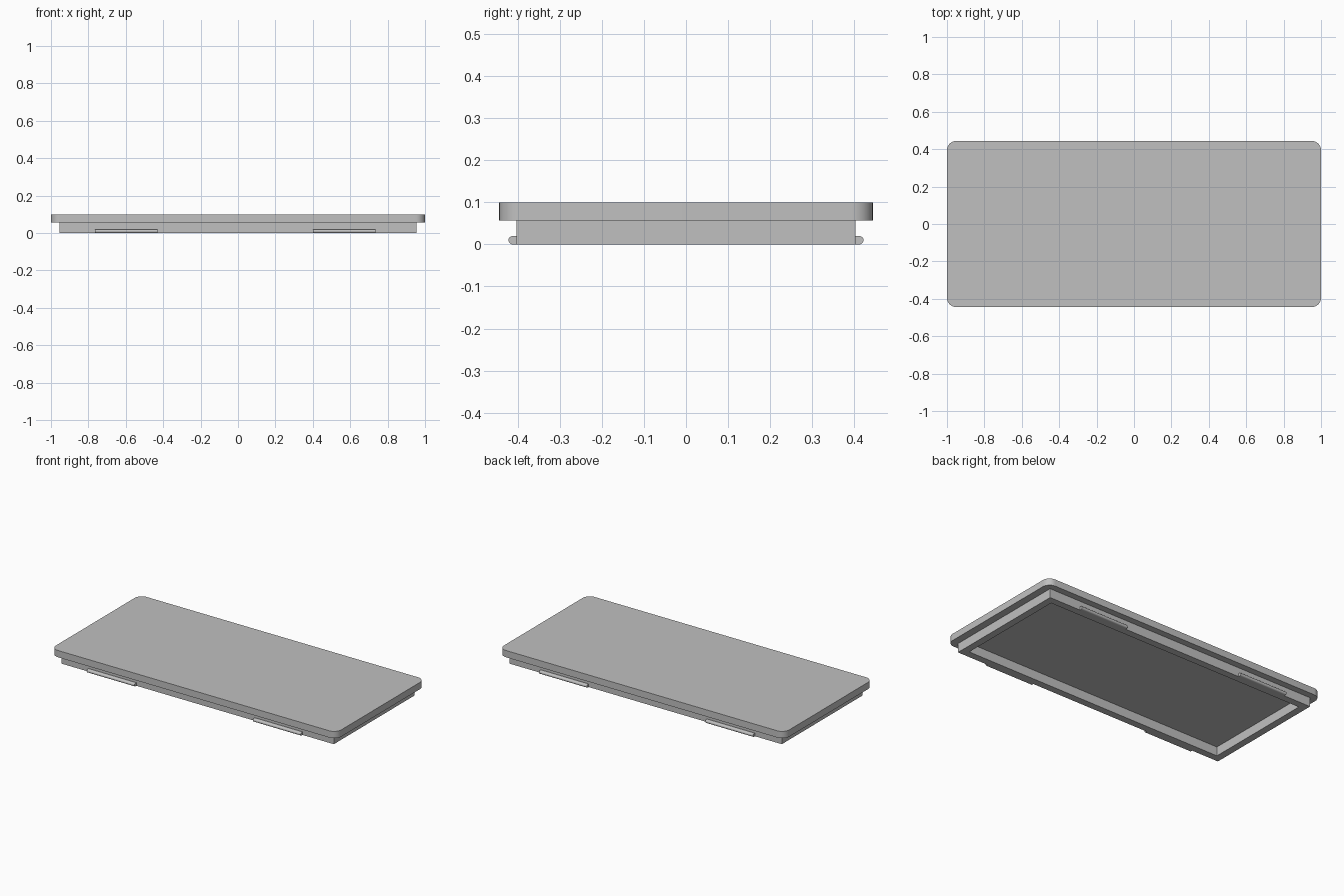
import bpy
import bmesh
import math

cube = bpy.data.objects.get("Cube")
if cube:
    bpy.data.objects.remove(cube, do_unlink=True)

# Overall sizes
HALF_X, HALF_Y = 1.0, 0.444
RIM_X, RIM_Y, RIM_WALL = 0.954, 0.403, 0.045
PLATE_BOTTOM, PLATE_TOP = 0.057, 0.1
CORNER = 0.05
CLIP_R, CLIP_OUT, CLIP_LEN = 0.01, 0.422, 0.335

grey = bpy.data.materials.new("plain grey")
grey.use_nodes = True
colour = (0.53, 0.53, 0.53, 1)
grey.diffuse_color = colour
grey.node_tree.nodes["Principled BSDF"].inputs["Base Color"].default_value = colour


def finish(bm, name, smooth=False):
    """Turn a bmesh into a named grey object."""
    bmesh.ops.recalc_face_normals(bm, faces=bm.faces)
    mesh = bpy.data.meshes.new(name)
    bm.to_mesh(mesh)
    bm.free()
    mesh.materials.append(grey)
    obj = bpy.data.objects.new(name, mesh)
    bpy.context.collection.objects.link(obj)
    if smooth:
        bpy.ops.object.select_all(action="DESELECT")
        obj.select_set(True)
        bpy.context.view_layer.objects.active = obj
        bpy.ops.object.shade_smooth_by_angle(angle=math.radians(30))
    return obj


def prism(name, outline, direction):
    """Extrude a closed outline into a solid."""
    bm = bmesh.new()
    face = bm.faces.new([bm.verts.new(p) for p in outline])
    out = bmesh.ops.extrude_face_region(bm, geom=[face], use_keep_orig=True)
    moved = [v for v in out["geom"] if isinstance(v, bmesh.types.BMVert)]
    bmesh.ops.translate(bm, verts=moved, vec=direction)
    return finish(bm, name, smooth=True)


def arc(cx, cy, radius, start, sweep, steps):
    """Points along a circular arc, angles in degrees."""
    angles = [math.radians(start + sweep * i / steps) for i in range(steps + 1)]
    return [(cx + radius * math.cos(a), cy + radius * math.sin(a)) for a in angles]


# Top plate with rounded corners
outline = []
for i, (sx, sy) in enumerate([(1, 1), (-1, 1), (-1, -1), (1, -1)]):
    outline += arc(sx * (HALF_X - CORNER), sy * (HALF_Y - CORNER), CORNER, 90 * i, 90, 10)
prism("top_plate", [(x, y, PLATE_BOTTOM) for x, y in outline],
      (0, 0, PLATE_TOP - PLATE_BOTTOM))

# Hollow rim under the plate, closed above by the plate
bm = bmesh.new()
loops = []
for inset, z in [(0, PLATE_BOTTOM), (0, 0), (RIM_WALL, 0), (RIM_WALL, PLATE_BOTTOM)]:
    x, y = RIM_X - inset, RIM_Y - inset
    loops.append([bm.verts.new((sx * x, sy * y, z))
                  for sx, sy in [(1, 1), (-1, 1), (-1, -1), (1, -1)]])
for a, b in zip(loops, loops[1:]):
    for i in range(4):
        j = (i + 1) % 4
        bm.faces.new((a[i], a[j], b[j], b[i]))
finish(bm, "rim")

# Rounded snap clips, two along each long side
for side, sy in [("front", -1), ("back", 1)]:
    for hand, start in [("right", -0.765), ("left", 0.4)]:
        nose = arc(CLIP_OUT - CLIP_R, CLIP_R, CLIP_R, -90, 180, 12)
        profile = [(RIM_Y, 0)] + nose + [(RIM_Y, 2 * CLIP_R)]
        prism(f"{side}_{hand}_clip", [(start, sy * y, z) for y, z in profile],
              (CLIP_LEN, 0, 0))
